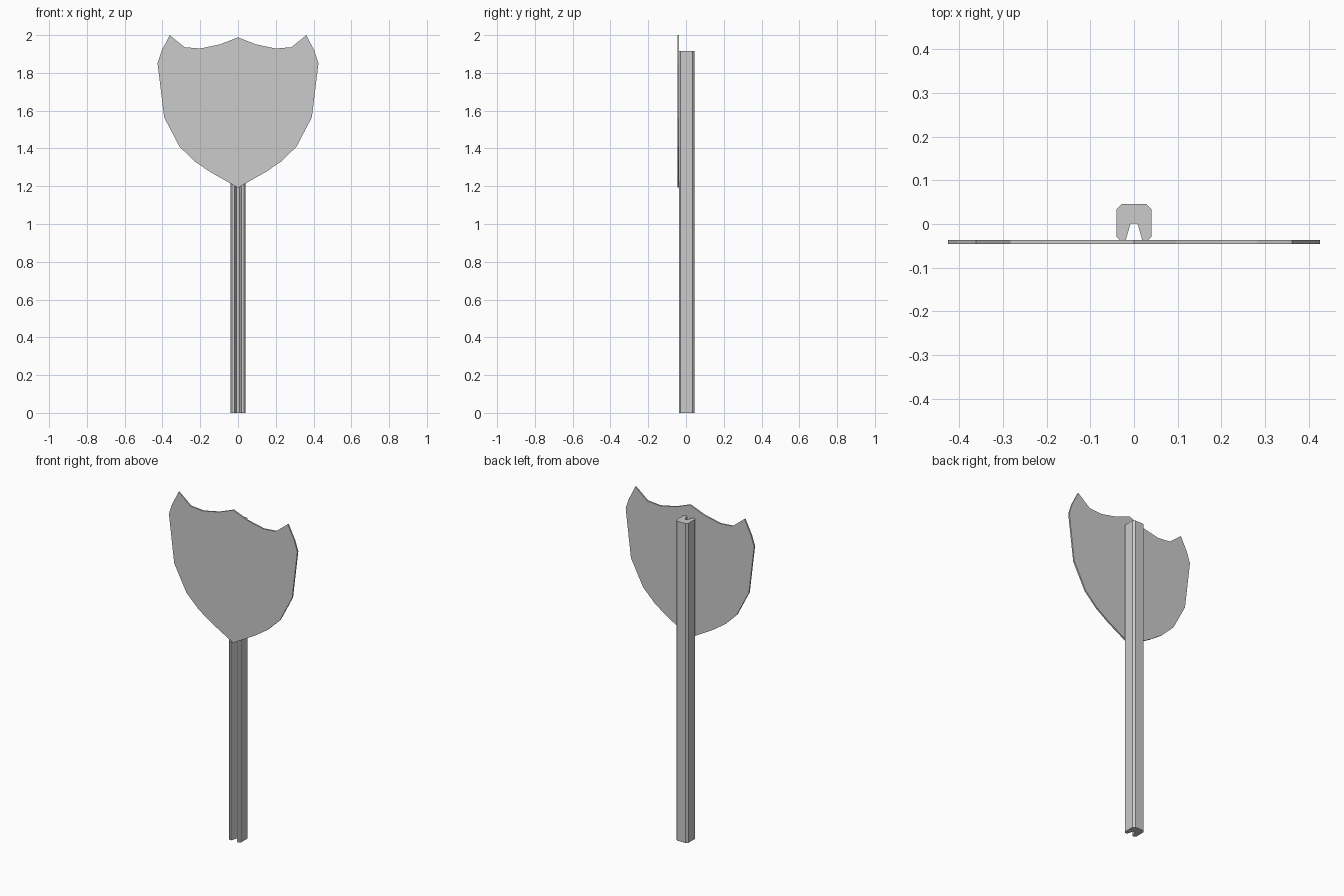
import bpy, bmesh
from mathutils import Vector

if "Cube" in bpy.data.objects:
    bpy.data.objects.remove(bpy.data.objects["Cube"])


def extrude_profile(name, points, direction):
    """Make a closed prism from a flat outline swept along direction."""
    bm = bmesh.new()
    face = bm.faces.new([bm.verts.new(p) for p in points])
    result = bmesh.ops.extrude_face_region(bm, geom=[face], use_keep_orig=True)
    moved = [g for g in result["geom"] if isinstance(g, bmesh.types.BMVert)]
    bmesh.ops.translate(bm, verts=moved, vec=Vector(direction))
    bmesh.ops.recalc_face_normals(bm, faces=bm.faces)
    mesh = bpy.data.meshes.new(name)
    bm.to_mesh(mesh)
    bm.free()
    obj = bpy.data.objects.new(name, mesh)
    bpy.context.collection.objects.link(obj)
    return obj


def mirrored(half):
    """Close a right-hand half outline with its left-hand reflection."""
    return half + [(-x, v) for x, v in reversed(half) if x > 0]


# Shield-shaped sign plate: right half from top centre to bottom tip
shield = mirrored([(0, 1.988), (0.095, 1.951), (0.2, 1.929), (0.283, 1.936),
                   (0.362, 2.0), (0.405, 1.915), (0.426, 1.852),
                   (0.391, 1.565), (0.31, 1.41), (0.23, 1.332),
                   (0.148, 1.276), (0, 1.192)])
extrude_profile("sign_plate", [(x, -0.046, z) for x, z in shield], (0, 0.009, 0))

# Post: chamfered square section with a tapered groove along the front
section = mirrored([(0.028, 0.046), (0.04, 0.034), (0.04, -0.029),
                    (0.032, -0.037), (0.019, -0.037), (0.008, 0.001)])
extrude_profile("post", [(x, y, 0) for x, y in section], (0, 0, 1.915))
